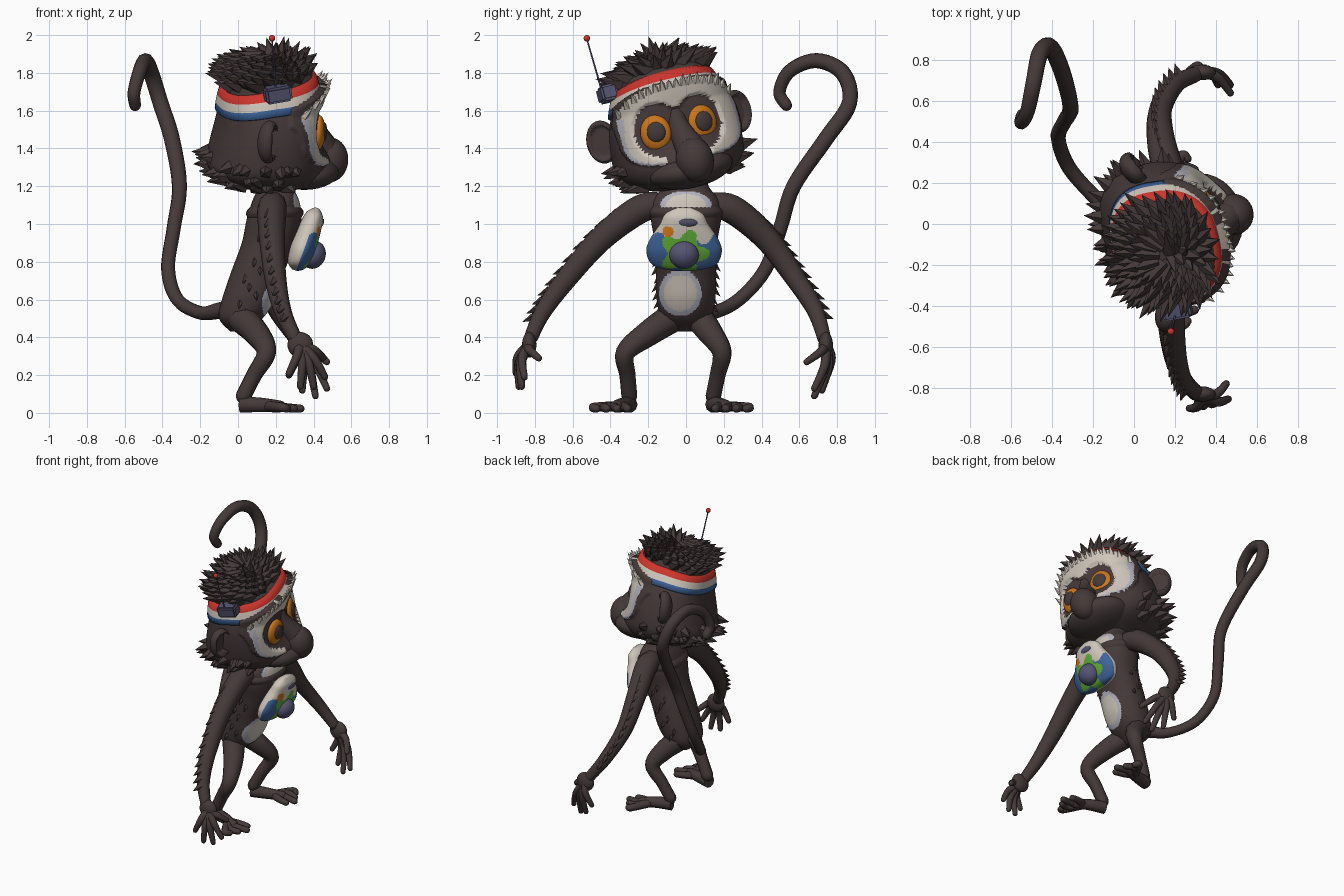
import bpy, bmesh, random
from math import sin, cos, pi, radians, atan2, hypot, exp
from mathutils import Vector, Matrix

random.seed(4)
if "Cube" in bpy.data.objects:
    bpy.data.objects.remove(bpy.data.objects["Cube"])


def material(name, *rgb):
    m = bpy.data.materials.new(name)
    m.use_nodes = True
    m.diffuse_color = (*rgb, 1)
    m.node_tree.nodes["Principled BSDF"].inputs["Base Color"].default_value = (*rgb, 1)
    return m


BROWN = material("dark brown fur", .06, .041, .041)
WHITE = material("cream white", .62, .56, .49)
RED = material("red", .6, .035, .025)
ORANGE = material("amber", .6, .18, .012)
BLUE = material("blue", .05, .13, .33)
GREEN = material("green", .12, .42, .04)
SLATE = material("slate", .09, .09, .17)
PALE = material("pale grey", .45, .45, .53)
I4 = Matrix.Identity(4)
T = Matrix.Translation


def finish(name, bm, mats, M=I4, smooth=True):
    bmesh.ops.recalc_face_normals(bm, faces=bm.faces)
    for f in bm.faces:
        f.smooth = smooth
    me = bpy.data.meshes.new(name)
    bm.to_mesh(me)
    bm.free()
    for m in mats:
        me.materials.append(m)
    ob = bpy.data.objects.new(name, me)
    ob.matrix_world = M
    bpy.context.collection.objects.link(ob)


def spline(rows, n):
    """Catmull-Rom through rows of equal length."""
    rows = [Vector(r) for r in rows]
    out = []
    for i in range(len(rows) - 1):
        a, b, c, d = (rows[min(max(i + k, 0), len(rows) - 1)] for k in (-1, 0, 1, 2))
        for s in range(n):
            t = s / n
            out.append(.5 * (2*b + (c - a)*t + (2*a - 5*b + 4*c - d)*t*t + (3*b - a - 3*c + d)*t**3))
    return out + [rows[-1]]


def ring_point(row, a, power=2.0, off=0):
    """Point on a horizontal ring row (z, centre x, radius x, radius y)."""
    z, cx, rx, ry = row
    c, s = cos(a), sin(a)
    sx = abs(c) ** (2 / power) * (1 if c > 0 else -1)
    sy = abs(s) ** (2 / power) * (1 if s > 0 else -1)
    return Vector((cx + (rx + off) * sx, (ry + off) * sy, z))


def row_at(rows, z):
    for a, b in zip(rows, rows[1:]):
        if a[0] <= z <= b[0]:
            return a.lerp(b, (z - a[0]) / max(b[0] - a[0], 1e-6))
    return rows[-1]


def surface(name, fn, nu, nv, mats, paint=None, M=I4, caps=True):
    """Closed-around grid from fn(angle, row index), painted by rule."""
    bm = bmesh.new()
    grid = [[bm.verts.new(fn(2 * pi * i / nu, j)) for i in range(nu)] for j in range(nv)]
    for j in range(nv - 1):
        for i in range(nu):
            k = (i + 1) % nu
            f = bm.faces.new((grid[j][i], grid[j][k], grid[j+1][k], grid[j+1][i]))
            if paint:
                f.material_index = paint(f.calc_center_median(), j)
    if caps:
        bm.faces.new(grid[0])
        bm.faces.new(grid[-1])
    finish(name, bm, mats, M)


def tube(name, pts, mat, M=I4, n=6):
    """Round-ended tube through points (x, y, z, radius)."""
    path = spline(pts, n)
    tip, r = path[-1], path[-1][3]
    d = (tip.xyz - path[-2].xyz).normalized()
    for a in (30, 55, 75, 88):
        path.append(Vector((*(tip.xyz + d * r * sin(radians(a))), r * cos(radians(a)))))
    cu = bpy.data.curves.new(name, 'CURVE')
    cu.dimensions, cu.bevel_depth, cu.bevel_resolution, cu.use_fill_caps = '3D', 1, 3, True
    sp = cu.splines.new('POLY')
    sp.points.add(len(path) - 1)
    for p, q in zip(sp.points, path):
        p.co, p.radius = (*q.xyz, 1), q[3]
    sp.use_smooth = True
    cu.materials.append(mat)
    ob = bpy.data.objects.new(name, cu)
    ob.matrix_world = M
    bpy.context.collection.objects.link(ob)
    bpy.ops.object.select_all(action='DESELECT')
    ob.select_set(True)
    bpy.context.view_layer.objects.active = ob
    bpy.ops.object.convert(target='MESH')


def blob(name, loc, size, mat, M=I4, rot=I4, shape=None):
    bm = bmesh.new()
    bmesh.ops.create_uvsphere(bm, u_segments=32, v_segments=20, radius=1)
    for v in bm.verts:
        if shape:
            shape(v.co)
    bm.transform(T(loc) @ rot @ Matrix.Diagonal((*size, 1)))
    finish(name, bm, [mat], M)


def spikes(name, items, mat, M=I4):
    """Pointed tufts from (base, direction, length, radius)."""
    bm = bmesh.new()
    for p, d, length, r in items:
        d = Vector(d).normalized()
        R = d.to_track_quat('Z', 'Y').to_matrix().to_4x4()
        bmesh.ops.create_cone(bm, cap_ends=True, segments=5, radius1=r, radius2=0, depth=length,
                              matrix=T(Vector(p) + d * length * .42) @ R)
    finish(name, bm, [mat], M, False)


# Torso with painted chest and belly patches
BODY = spline([(.43, 0, .04, .06), (.5, .015, .115, .13), (.6, .055, .14, .155), (.75, .105, .14, .16),
               (.9, .165, .145, .165), (1.02, .19, .145, .185), (1.12, .2, .125, .18),
               (1.2, .2, .09, .12), (1.3, .2, .08, .1)], 12)


def body_paint(c, j):
    if c.x < row_at(BODY, c.z)[1]:
        return 0
    belly = hypot((c.y + .03) / .113, (c.z - .635) / .123)
    chest = hypot(c.y / .135, (c.z - 1.1) / .075)
    d = min(belly, chest)
    return 0 if d > 1 else 2 if d > .78 else 1


surface("torso", lambda a, j: ring_point(BODY[j], a, 2.3), 160, len(BODY), [BROWN, WHITE, PALE], body_paint)
strap_off = (0, .012, .012, 0)
surface("chest_strap", lambda a, j: ring_point(row_at(BODY, 1.035 + .018 * j), a, 2.3, strap_off[j]),
        48, 4, [BROWN], caps=False)

# Head: turned and tilted, with a raised pale face mask flaring out at the brow
H = T((.13, -.075, 1.515)) @ Matrix.Rotation(radians(13), 4, 'Z') @ Matrix.Rotation(radians(12.5), 4, 'X')
HEAD = spline([(-.33, .05, .08, .1), (-.29, .02, .22, .24), (-.22, 0, .275, .33), (-.12, .01, .275, .35),
               (.03, .025, .26, .335), (.15, .03, .25, .295), (.25, .03, .235, .25), (.31, .02, .22, .225),
               (.35, 0, .16, .165), (.37, 0, .06, .07)], 10)
EYE_Y = -.023


def mask_reach(c):
    """Below 1 inside the mask outline: rounded above, square below."""
    u, power = c.z - .03, 2.6 if c.z > .03 else 4
    return (abs(c.y) / .325) ** power + (abs(u) / (.225 if u > 0 else .205)) ** power


def in_mask(c):
    y, u = abs(c.y - EYE_Y), c.z
    dark = hypot((y - .11) / .125, (u - .01) / .145) < 1 or (y < .12 and u < .115)
    return c.x > .07 and mask_reach(c) < 1 and not dark


def head_point(a, j):
    p = ring_point(HEAD[j], a, 2.5)
    if in_mask(p):
        p = ring_point(HEAD[j], a, 2.5, .018 + .3 * max(0, p.z - .12))
    if p.x > 0:
        p.x += .1 * exp(-((p.z + .19) / .1) ** 2 - (p.y / .2) ** 2)
    return p


def head_paint(c, j):
    return 0 if not in_mask(c) else 2 if c.z < .1 and mask_reach(c) > .8 else 1


surface("head", head_point, 200, len(HEAD), [BROWN, WHITE, PALE], head_paint, H)

# Striped headband, higher at the brow
band_rows = [(-.065, 0), (-.06, .016), (-.022, .018), (.022, .018), (.06, .016), (.065, 0)]


def band_height(a):
    return .188 + .055 * cos(a)


def band_point(a, j):
    t, off = band_rows[j]
    return ring_point(row_at(HEAD, band_height(a) + t), a, 2.5, off)


surface("headband", band_point, 96, 6, [BLUE, WHITE, RED], lambda c, j: (0, 0, 1, 2, 2)[j], H, False)

# Muzzle, nose, eyes and ears
blob("muzzle", (.22, 0, -.23), (.2, .23, .1), BROWN, H)
tube("nose_bridge", [(.24, EYE_Y, .09, .05), (.27, EYE_Y, 0, .06), (.335, 0, -.12, .085)], BROWN, H)
blob("nose", (.372, 0, -.18), (.1, .1, .12), BROWN, H)


def cup(co):
    if co.x > 0 and hypot(co.y, co.z) < .8:
        co.x = -.2


for side, s in (("right", -1), ("left", 1)):
    turn = Matrix.Rotation(radians(14 * s), 4, 'Z')
    blob(side + "_eye", (.27, EYE_Y + .13 * s, 0), (.035, .082, .095), ORANGE, H, turn)
    blob(side + "_pupil", (.295, EYE_Y + .133 * s, .005), (.02, .05, .054), BROWN, H, turn)
    blob(side + "_ear", (-.05, .375 * s, 0), (.06, .085, .115), BROWN, H,
         Matrix.Rotation(radians(25 * s), 4, 'Z'), cup)

# Hair crown swept back and outward, cheek ruff and brow fur
crown, ruff, brow = [], [], []
for k in range(120):
    a = k * 2.4
    low = band_height(a) + .09
    t = (k / 120) ** .8
    p = ring_point(row_at(HEAD, low + max(0, .36 - low) * t), a, 2.5, -.012)
    p.x, p.y = p.x * (1 - .6 * t * t), p.y * (1 - .6 * t * t)
    d = Vector((cos(a) * (1 - .5 * t) - .5, sin(a) * (1.1 - .5 * t) + .12, .34))
    crown.append((p, d, random.uniform(.11, .16), .052))
for k in range(44):
    a = radians(66 + 228 * (k + random.random()) / 44)
    p = ring_point(row_at(HEAD, random.choice((-.27, -.23, -.17))), a, 2.5, -.025)
    ruff.append((p, (cos(a) - .2, sin(a), random.uniform(-.25, .15)), random.uniform(.08, .125), .05))
for k in range(17):
    y = -.3 + .0375 * k
    u = .03 + .22 * (1 - (abs(y) / .325) ** 2.6) ** .385
    row = row_at(HEAD, u)
    flare = .018 + .3 * max(0, u - .12)
    x = row[1] + (row[2] + flare) * max(0, 1 - (abs(y) / (row[3] + flare)) ** 2.5) ** .4
    brow.append(((x - .01, y, u - .02), (.6, y * 1.5, .8), random.uniform(.045, .075), .024))
spikes("hair_crown", crown, BROWN, H)
spikes("cheek_ruff", ruff, BROWN, H)
spikes("brow_fur", brow, WHITE, H)

# Radio box and antenna on the headband
bm = bmesh.new()
bmesh.ops.create_cube(bm, size=1)
bm.transform(Matrix.Diagonal((.14, .09, .085, 1)))
bmesh.ops.bevel(bm, geom=bm.edges[:], offset=.012, segments=2, affect='EDGES')
finish("radio_box", bm, [SLATE], T((.21, -.415, 1.69)) @ H.to_3x3().to_4x4() @ Matrix.Rotation(radians(-10), 4, 'Y'),
       False)
tube("antenna", [(.2, -.45, 1.72, .005), (.18, -.525, 1.98, .004)], SLATE)
blob("antenna_tip", (.18, -.525, 1.983), (.017,) * 3, RED)

# Arms, hands and fingers
arms = {
    "right": ([(.19, -.1, 1.1, .065), (.18, -.24, 1.08, .078), (.18, -.45, .92, .068), (.2, -.64, .7, .057),
               (.24, -.76, .53, .046), (.3, -.82, .4, .038)],
              [(.27, -.9, .21), (.33, -.885, .14), (.4, -.87, .14), (.46, -.855, .19), (.45, -.78, .29)]),
    "left": ([(.19, .1, 1.1, .065), (.17, .24, 1.08, .078), (.13, .42, .93, .068), (.13, .56, .74, .057),
              (.2, .68, .55, .046), (.3, .73, .4, .038)],
             [(.27, .75, .2), (.34, .72, .12), (.41, .68, .09), (.47, .68, .13), (.47, .64, .27)])}
tufts = []
for side, (path, tips) in arms.items():
    s = -1 if side == "right" else 1
    tube(side + "_arm", path, BROWN)
    palm = Vector(path[-1][:3]) + Vector((.03, .01 * s, -.04))
    blob(side + "_palm", palm, (.068, .038, .068), BROWN)
    for k, tip in enumerate(tips):
        tip = Vector(tip)
        mid = palm.lerp(tip, .5) + Vector((.01, .025 * s, .01))
        tube(f"{side}_finger_{k + 1}", [(*palm, .028), (*mid, .024), (*tip, .018)], BROWN)
    for q in spline(path, 7)[10:31:2]:
        d = Vector((-.35, .75 * s, .5)).normalized()
        tufts.append((q.xyz + d * q[3] * .75, d + Vector((0, .3 * s, -.9)), .07, .028))

# Tufts on the flanks
for k in range(20):
    a = radians((80 + 8 * (k % 5)) * (-1 if k % 2 else 1))
    p = ring_point(row_at(BODY, .52 + .022 * k), a, 2.3, -.012)
    tufts.append((p, (cos(a), sin(a), -1), .055, .02))
spikes("arm_and_flank_tufts", tufts, BROWN)

# Legs, feet and toes
for side, s, hip, knee, ankle in (("right", -1, -.08, -.32, -.3), ("left", 1, .07, .19, .145)):
    tube(side + "_leg", [(.02, hip, .5, .078), (.1, (hip + knee) / 2, .42, .068), (.15, knee, .32, .052),
                         (.085, (knee + ankle) / 2, .2, .043), (.03, ankle, .09, .042)], BROWN)
    tube(side + "_foot", [(.015, ankle, .045, .045), (.12, ankle + .03 * s, .042, .04),
                          (.22, ankle + .07 * s, .034, .033)], BROWN)
    for k in range(4):
        y = ankle + s * (.01 + .055 * k)
        tube(f"{side}_toe_{k + 1}", [(.16, ankle + .05 * s, .035, .03), (.23, y + .01 * s, .03, .025),
                                    (.33 - .035 * abs(k - 1), y, .023, .022)], BROWN)

# Tail with a hooked end
tube("tail", [(-.02, 0, .55, .06), (-.1, .05, .54, .045), (-.2, .14, .53, .036), (-.32, .28, .6, .036),
              (-.37, .42, .76, .037), (-.34, .5, .98, .038), (-.31, .57, 1.2, .04), (-.35, .74, 1.45, .042),
              (-.41, .865, 1.64, .042), (-.46, .83, 1.8, .042), (-.49, .69, 1.865, .04),
              (-.52, .55, 1.81, .037), (-.55, .495, 1.7, .034), (-.545, .53, 1.63, .032)], BROWN)

# Painted breathing mask hanging on the chest
G = T((.36, -.01, .92)) @ Matrix.Rotation(radians(20), 4, 'Y')
CUP = spline([(-.175, 0, .015, .06), (-.145, 0, .05, .165), (-.07, 0, .068, .2), (.0, 0, .066, .18),
              (.08, 0, .058, .13), (.14, 0, .045, .1), (.175, 0, .012, .04)], 10)


def cup_paint(c, j):
    if c.x < .008:
        return 0
    y, z = c.y, c.z + .06
    if hypot(y, z) < .112 + .026 * cos(5 * atan2(z, y)):
        return 2
    if hypot(y + .085, c.z - .06) < .03:
        return 3
    return int(c.z < .02 + .03 * sin(y * 40 + .5))


surface("breathing_mask", lambda a, j: ring_point(CUP[j], a, 2.3), 128, len(CUP),
        [WHITE, BLUE, GREEN, ORANGE], cup_paint, G)
blob("mask_filter", (.065, 0, -.065), (.065, .078, .075), SLATE, G)
blob("mask_vent", (.05, .02, .11), (.01, .05, .022), SLATE, G)
